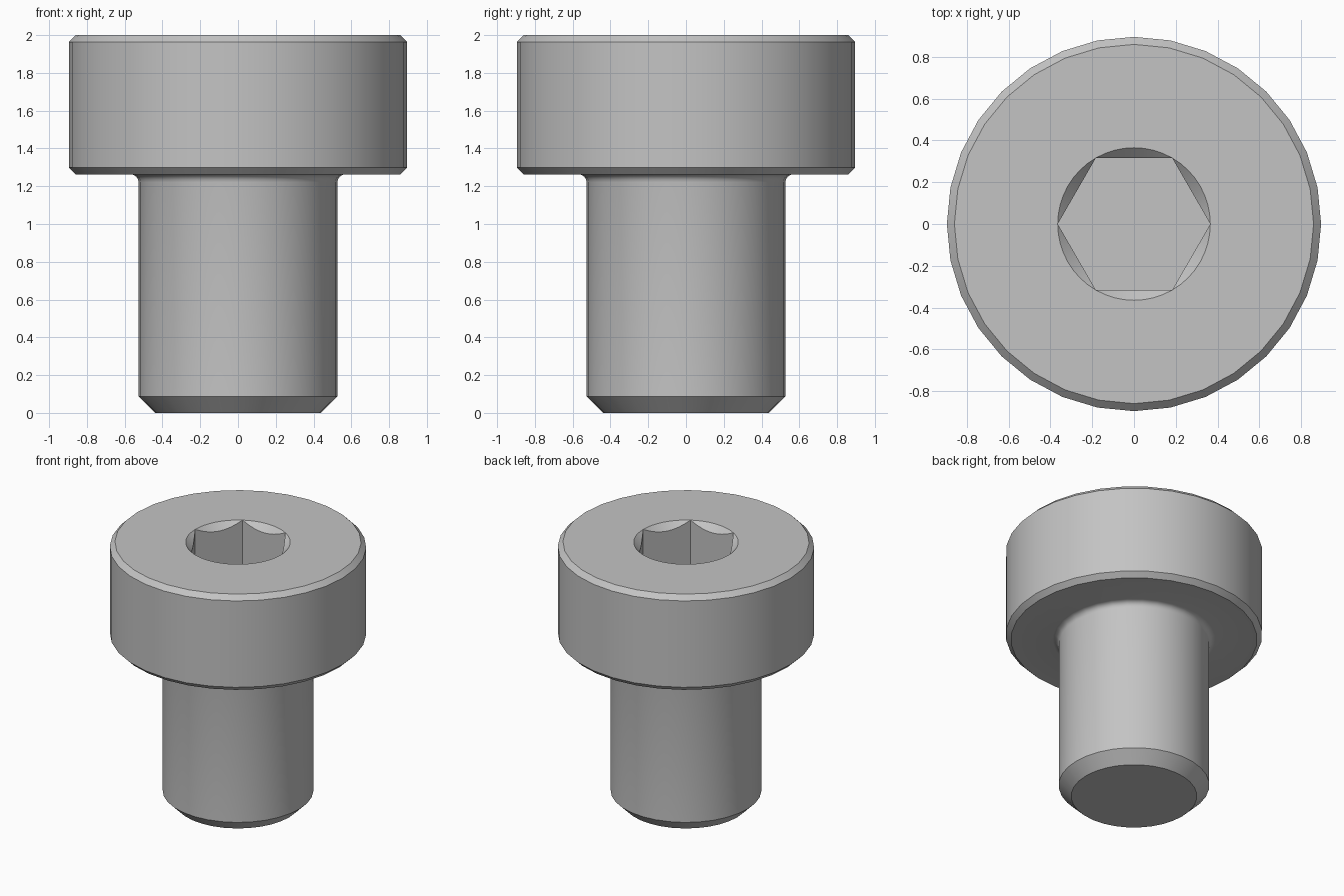
import bpy
import bmesh
from math import cos, sin, pi, radians

# Remove the default cube
cube = bpy.data.objects.get("Cube")
if cube:
    bpy.data.objects.remove(cube, do_unlink=True)

# Main dimensions
HEAD_R, SHAFT_R = 0.895, 0.526
HEAD_Z, TOP_Z = 1.263, 2.0
BEVEL, TIP, FILLET = 0.036, 0.087, 0.042
HEX_FLAT, FLOOR_Z = 0.316, 1.43
HEX_R = HEX_FLAT / cos(pi / 6)
SIDES, SOCKET_SIDES = 32, 48

bm = bmesh.new()


def ring(count, place):
    """Closed ring of vertices; place(angle) gives (radius, z)."""
    verts = []
    for i in range(count):
        a = 2 * pi * i / count
        r, z = place(a)
        verts.append(bm.verts.new((r * cos(a), r * sin(a), z)))
    return verts


def skin(rings):
    """Join each ring to the next with quads."""
    for low, high in zip(rings, rings[1:]):
        n = len(low)
        for i in range(n):
            j = (i + 1) % n
            bm.faces.new((low[i], low[j], high[j], high[i]))


def loop_edges(verts):
    return [bm.edges.get((v, verts[i - 1])) for i, v in enumerate(verts)]


# Shaft with chamfered tip, fillet under the head, and bevelled head
profile = [(SHAFT_R - TIP, 0), (SHAFT_R, TIP)]
for k in range(5):
    t = k / 4 * pi / 2
    profile.append((SHAFT_R + FILLET * (1 - cos(t)),
                    HEAD_Z - FILLET * (1 - sin(t))))
profile += [(HEAD_R - BEVEL, HEAD_Z), (HEAD_R, HEAD_Z + BEVEL),
            (HEAD_R, TOP_Z - BEVEL), (HEAD_R - BEVEL, TOP_Z)]
body = [ring(SIDES, lambda a, p=p: p) for p in profile]
skin(body)
bm.faces.new(body[0][::-1])


# Hex socket with a conical lead-in that scallops the six flats
def hex_radius(a):
    return HEX_FLAT / cos(a % (pi / 3) - pi / 6)


socket = [
    ring(SOCKET_SIDES, lambda a: (HEX_R, TOP_Z)),
    ring(SOCKET_SIDES, lambda a: (hex_radius(a), TOP_Z - HEX_R + hex_radius(a))),
    ring(SOCKET_SIDES, lambda a: (hex_radius(a), FLOOR_Z)),
]
skin(socket)
bm.faces.new(socket[-1])

# Flat top of the head, between its bevel and the socket rim
bmesh.ops.triangle_fill(bm, use_beauty=True, normal=(0, 0, 1),
                        edges=loop_edges(body[-1]) + loop_edges(socket[0]))
bmesh.ops.remove_doubles(bm, verts=bm.verts[:], dist=0.0005)
bmesh.ops.recalc_face_normals(bm, faces=bm.faces[:])

mesh = bpy.data.meshes.new("socket_screw")
bm.to_mesh(mesh)
bm.free()
screw = bpy.data.objects.new("socket_screw", mesh)
bpy.context.collection.objects.link(screw)

# Plain steel colour
steel = bpy.data.materials.new("steel_grey")
steel.use_nodes = True
colour = (0.55, 0.55, 0.55, 1)
steel.diffuse_color = colour
steel.node_tree.nodes["Principled BSDF"].inputs["Base Color"].default_value = colour
mesh.materials.append(steel)

# Smooth round walls, crisp edges
bpy.ops.object.select_all(action="DESELECT")
screw.select_set(True)
bpy.context.view_layer.objects.active = screw
bpy.ops.object.shade_smooth_by_angle(angle=radians(30))
